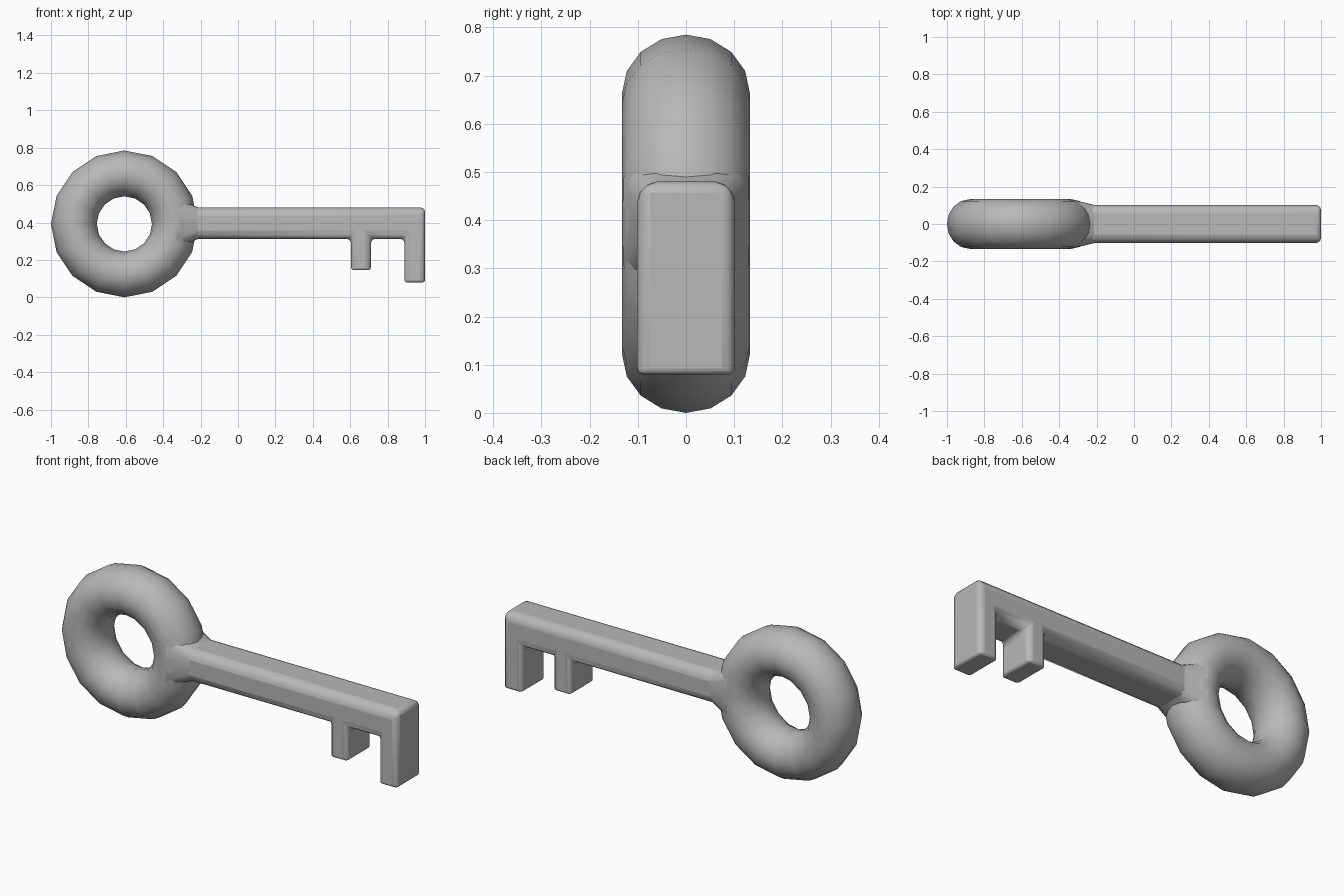
import bpy, bmesh, math

cube = bpy.data.objects.get("Cube")
if cube:
    bpy.data.objects.remove(cube, do_unlink=True)

# Single plain metal colour
metal = bpy.data.materials.new("grey_metal")
metal.use_nodes = True
grey = (0.48, 0.48, 0.48, 1)
metal.diffuse_color = grey
metal.node_tree.nodes["Principled BSDF"].inputs["Base Color"].default_value = grey

MID_Z = 0.3925
HALF_DEPTH = 0.102


def finish(obj, angle):
    obj.data.materials.append(metal)
    bpy.ops.object.select_all(action="DESELECT")
    obj.select_set(True)
    bpy.context.view_layer.objects.active = obj
    bpy.ops.object.shade_smooth_by_angle(angle=math.radians(angle))


def add_object(name, bm):
    bmesh.ops.recalc_face_normals(bm, faces=bm.faces)
    mesh = bpy.data.meshes.new(name)
    bm.to_mesh(mesh)
    bm.free()
    obj = bpy.data.objects.new(name, mesh)
    bpy.context.collection.objects.link(obj)
    return obj


# Ring handle: 16-sided torus, slightly deeper than its tube is wide
bpy.ops.mesh.primitive_torus_add(
    major_segments=16, minor_segments=16, major_radius=0.27, minor_radius=0.1225,
    location=(-0.6075, 0, MID_Z), rotation=(math.pi / 2, 0, 0))
ring = bpy.context.object
ring.name = "ring_handle"
ring.scale.z = 0.133 / 0.1225
bpy.ops.object.transform_apply(location=False, rotation=True, scale=True)
finish(ring, 80)

# Shaft and two teeth: one extruded outline
TOP, UNDER = 0.481, 0.313
outline = [(-0.35, TOP), (1.0, TOP), (1.0, 0.08), (0.89, 0.08), (0.89, UNDER),
           (0.71, UNDER), (0.71, 0.145), (0.605, 0.145), (0.605, UNDER), (-0.35, UNDER)]
bm = bmesh.new()
face = bm.faces.new([bm.verts.new((x, -HALF_DEPTH, z)) for x, z in outline])
grown = bmesh.ops.extrude_face_region(bm, geom=[face])
for v in grown["geom"]:
    if isinstance(v, bmesh.types.BMVert):
        v.co.y = HALF_DEPTH

# Rounding is wide along the shaft, narrower on the teeth
weight = bm.edges.layers.float.new("bevel_weight_edge")
for e in bm.edges:
    a, b = (v.co for v in e.verts)
    mid = (a + b) / 2
    if mid.x < -0.3:
        e[weight] = 0
    elif abs(a.y - b.y) > 0.1:
        e[weight] = 0.3 if mid.z < 0.2 else 0.55
    elif abs(a.z - b.z) > 0.1:
        e[weight] = 0.6
    else:
        e[weight] = 0.3 if mid.z < 0.2 else 1
shaft = add_object("shaft_and_teeth", bm)
bevel = shaft.modifiers.new("rounding", "BEVEL")
bevel.limit_method = "WEIGHT"
bevel.width = 0.045
bevel.segments = 3
finish(shaft, 50)

# Collar: flared blend between ring and shaft
sections = [(-0.33, 0.13, 0.14, 0.05), (-0.27, 0.116, 0.108, 0.05), (-0.21, 0.101, 0.083, 0.045)]
bm = bmesh.new()
loops = []
for x, hy, hz, cut in sections:
    corner = [(hy, hz - cut), (hy - cut * 0.3, hz - cut * 0.3), (hy - cut, hz)]
    half = corner + [(-y, z) for y, z in reversed(corner)]
    points = half + [(-y, -z) for y, z in half]
    loops.append([bm.verts.new((x, y, MID_Z + 0.004 + z)) for y, z in points])
for near, far in zip(loops, loops[1:]):
    for i in range(len(near)):
        j = (i + 1) % len(near)
        bm.faces.new((near[i], near[j], far[j], far[i]))
bm.faces.new(loops[0])
bm.faces.new(loops[-1])
finish(add_object("collar", bm), 50)
